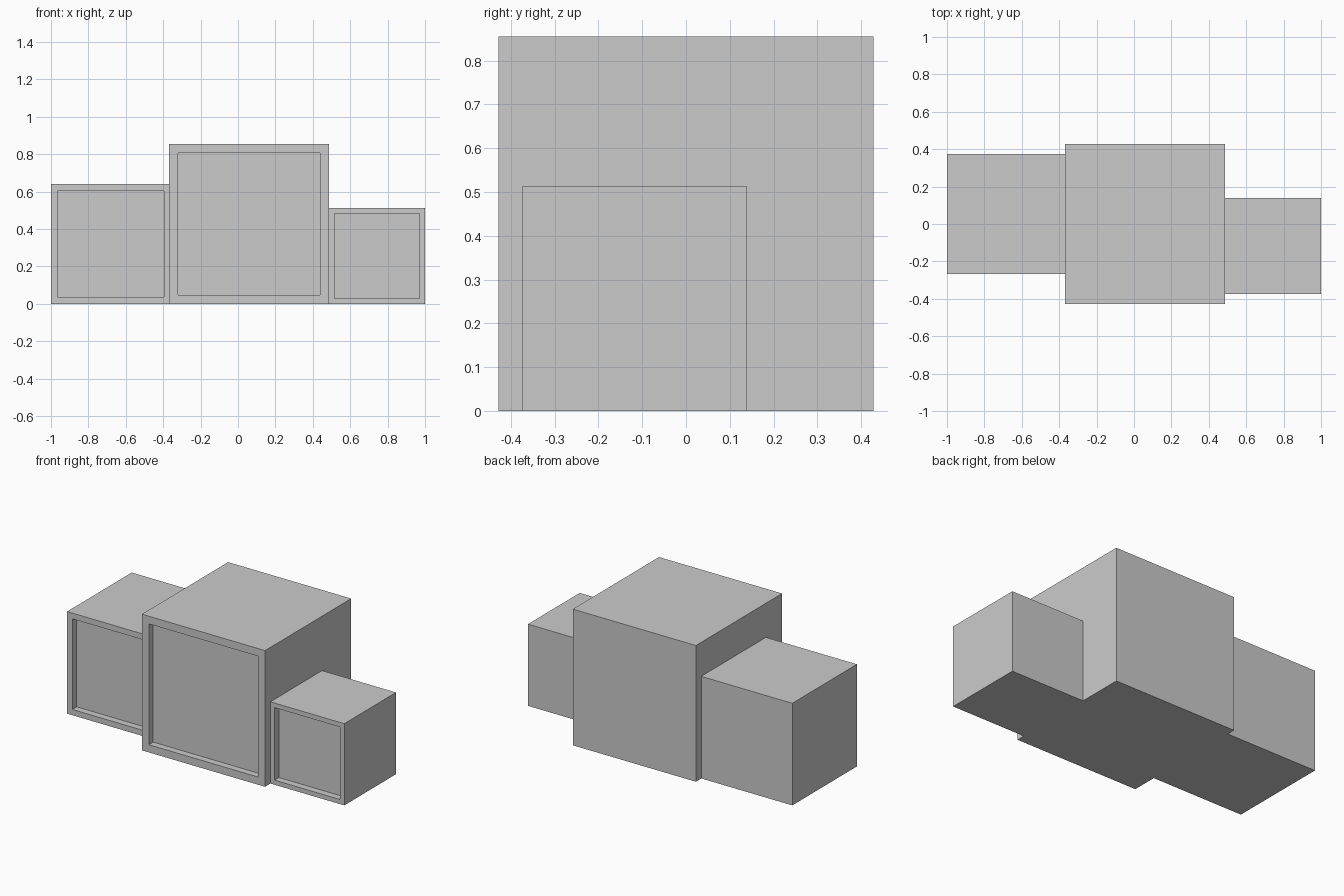
import bpy, bmesh
from mathutils import Vector

if "Cube" in bpy.data.objects:
    bpy.data.objects.remove(bpy.data.objects["Cube"])

RECESS = 0.043      # depth of the front panels
FRAME = 0.08        # frame width relative to cube size


def display_cube(name, size, x0, y0):
    """Cube standing on the ground with a framed, recessed front panel."""
    bm = bmesh.new()
    bmesh.ops.create_cube(bm, size=size)
    bmesh.ops.translate(bm, verts=bm.verts, vec=Vector((size / 2, size / 2, size / 2)))
    bm.normal_update()
    front = min(bm.faces, key=lambda f: f.normal.y)
    # Frame ring, then the panel pushed straight back
    bmesh.ops.inset_region(bm, faces=[front], thickness=size * FRAME)
    panel = bmesh.ops.extrude_discrete_faces(bm, faces=[front])["faces"][0]
    bmesh.ops.translate(bm, verts=panel.verts, vec=Vector((0, RECESS, 0)))
    bmesh.ops.recalc_face_normals(bm, faces=bm.faces)
    mesh = bpy.data.meshes.new(name)
    bm.to_mesh(mesh)
    bm.free()
    obj = bpy.data.objects.new(name, mesh)
    obj.location = (x0, y0, 0)
    bpy.context.collection.objects.link(obj)


# Large centre cube, medium left cube, small right cube
display_cube("centre_cube", 0.855, -0.368, -0.4275)
display_cube("left_cube", 0.641, -1.0, -0.267)
display_cube("right_cube", 0.513, 0.487, -0.374)
